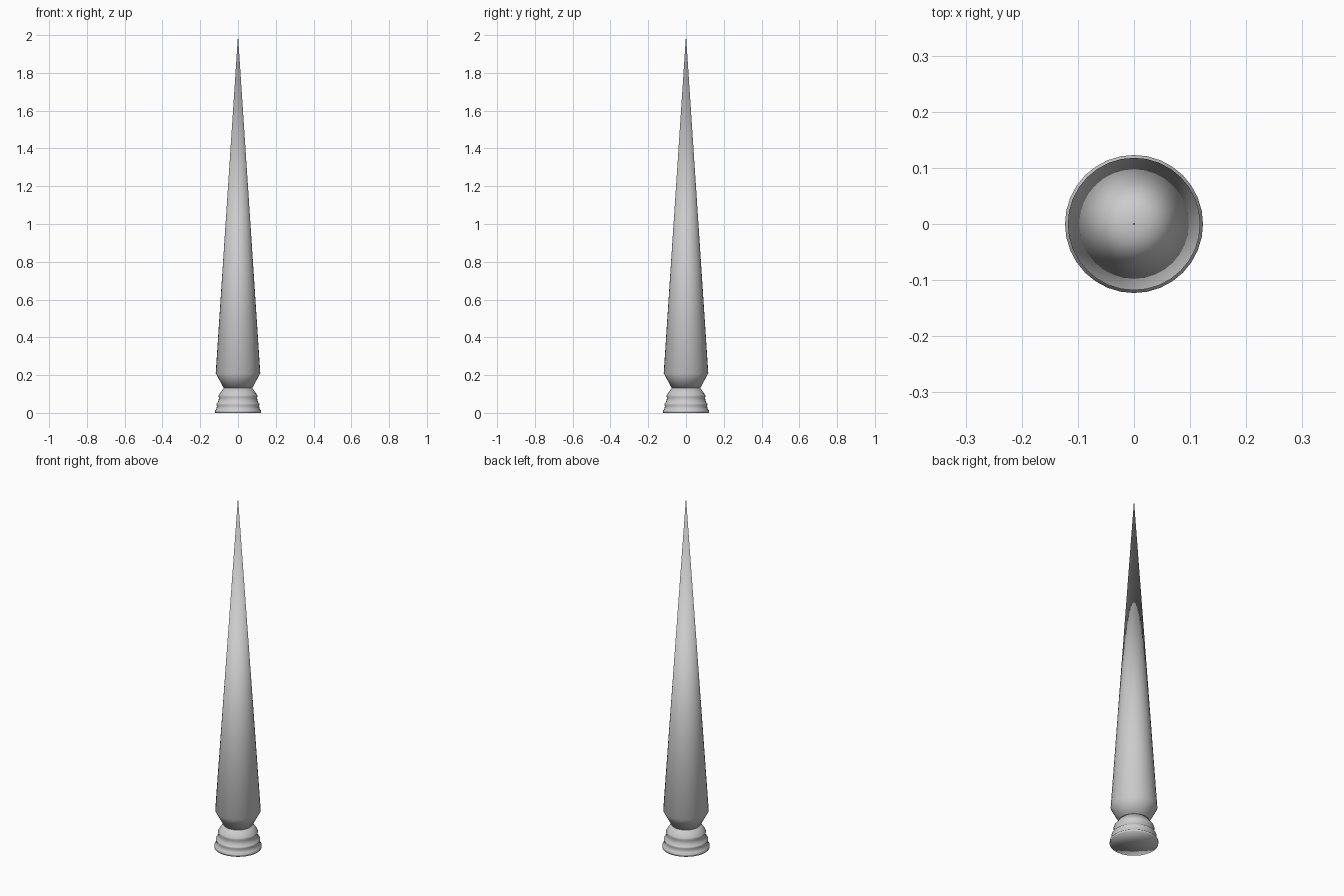
import bpy, bmesh, math

if "Cube" in bpy.data.objects:
    bpy.data.objects.remove(bpy.data.objects["Cube"])

SIDES = 32


def lathe(name, profile):
    """Revolve (radius, z) points about z; zero radius closes to a point."""
    bm = bmesh.new()
    rings = []
    for r, z in profile:
        if r == 0:
            rings.append([bm.verts.new((0, 0, z))] * SIDES)
        else:
            rings.append([bm.verts.new((r * math.cos(2 * math.pi * i / SIDES),
                                        r * math.sin(2 * math.pi * i / SIDES), z))
                          for i in range(SIDES)])
    for low, high in zip(rings, rings[1:]):
        for i in range(SIDES):
            j = (i + 1) % SIDES
            quad = [low[i], low[j], high[j], high[i]]
            bm.faces.new(list(dict.fromkeys(quad)))
    bmesh.ops.recalc_face_normals(bm, faces=bm.faces)
    for f in bm.faces:
        f.smooth = True
    mesh = bpy.data.meshes.new(name)
    bm.to_mesh(mesh)
    bm.free()
    obj = bpy.data.objects.new(name, mesh)
    bpy.context.collection.objects.link(obj)
    return obj


# Stepped foot with three flared mouldings
lathe("base", [(0, 0), (0.123, 0), (0.123, 0.012), (0.116, 0.018),
               (0.111, 0.036), (0.115, 0.044), (0.113, 0.050), (0.106, 0.056),
               (0.100, 0.080), (0.104, 0.088), (0.101, 0.096),
               (0.075, 0.132), (0, 0.132)])

# Tall tapering spike with a chamfered lower end
lathe("spike", [(0, 0.13), (0.075, 0.13), (0.118, 0.21), (0, 2.0)])
